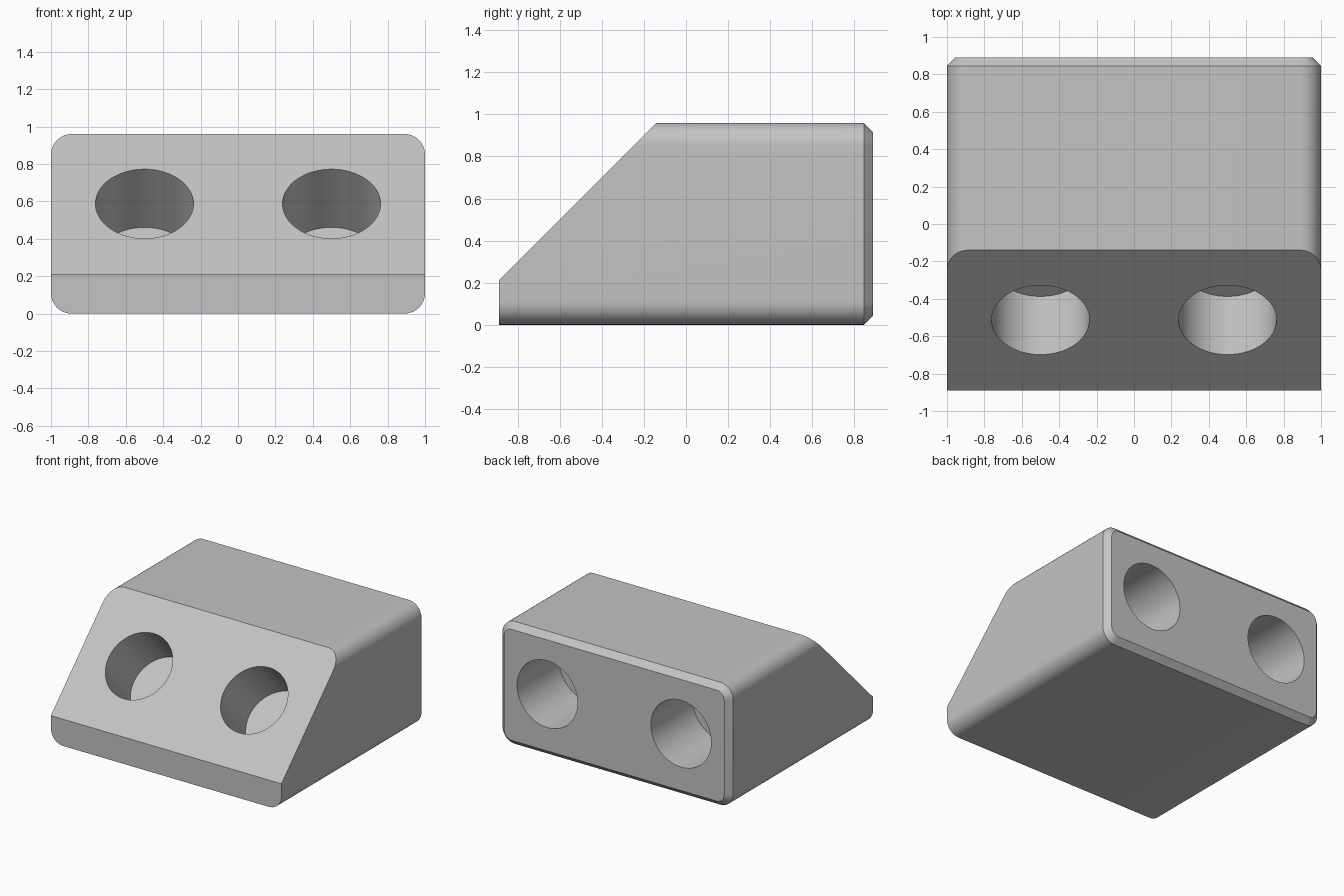
import bpy, bmesh
from math import sin, cos, pi, radians
from mathutils import Vector, Matrix

if "Cube" in bpy.data.objects:
    bpy.data.objects.remove(bpy.data.objects["Cube"], do_unlink=True)

HEIGHT, BACK, CHAMFER, CORNER, HOLE_R = 0.96, 0.89, 0.045, 0.11, 0.262

grey = bpy.data.materials.new("light_grey")
grey.use_nodes = True
color = (0.55, 0.55, 0.55, 1)
grey.diffuse_color = color
grey.node_tree.nodes["Principled BSDF"].inputs["Base Color"].default_value = color


def add_object(name, bm):
    mesh = bpy.data.meshes.new(name)
    bmesh.ops.recalc_face_normals(bm, faces=bm.faces)
    bm.to_mesh(mesh)
    bm.free()
    mesh.materials.append(grey)
    obj = bpy.data.objects.new(name, mesh)
    bpy.context.collection.objects.link(obj)
    return obj


def rounded_ring(bm, y, inset):
    """Rounded rectangle in the xz plane, shrunk by inset."""
    radius, steps, verts = CORNER - inset, 10, []
    corners = [(1, 1), (-1, 1), (-1, -1), (1, -1)]
    for i, (sx, sz) in enumerate(corners):
        for k in range(steps + 1):
            a = pi / 2 * (i + k / steps)
            x = sx * (1 - CORNER) + radius * cos(a)
            z = HEIGHT / 2 + sz * (HEIGHT / 2 - CORNER) + radius * sin(a)
            verts.append(bm.verts.new((x, y, z)))
    return verts


# Body: rounded bar with a chamfered back end
bm = bmesh.new()
rings = [rounded_ring(bm, -BACK, 0),
         rounded_ring(bm, BACK - CHAMFER, 0),
         rounded_ring(bm, BACK, CHAMFER)]
for a, b in zip(rings, rings[1:]):
    for i in range(len(a)):
        j = (i + 1) % len(a)
        bm.faces.new((a[i], a[j], b[j], b[i]))
bm.faces.new(rings[0])
bm.faces.new(rings[-1])

# Sloped front, cut at 45 degrees
cut = bmesh.ops.bisect_plane(bm, geom=bm.verts[:] + bm.edges[:] + bm.faces[:],
                             plane_co=(0, -BACK, 0.21), plane_no=(0, -1, 1),
                             clear_outer=True)
edges = [e for e in cut["geom_cut"] if isinstance(e, bmesh.types.BMEdge)]
bmesh.ops.holes_fill(bm, edges=edges)
body = add_object("wedge_block", bm)


def drill(name, center, axis, depth):
    """Cut a blind round hole going inward along axis."""
    axis, margin = Vector(axis).normalized(), 0.1
    middle = Vector(center) + axis * (depth - margin) / 2
    turn = axis.to_track_quat('Z', 'Y').to_matrix().to_4x4()
    bm = bmesh.new()
    bmesh.ops.create_cone(bm, cap_ends=True, segments=64, radius1=HOLE_R,
                          radius2=HOLE_R, depth=depth + margin,
                          matrix=Matrix.Translation(middle) @ turn)
    cutter = add_object(name, bm)
    cutter.hide_render = True
    mod = body.modifiers.new(name, 'BOOLEAN')
    mod.operation, mod.solver, mod.object = 'DIFFERENCE', 'EXACT', cutter
    bpy.ops.object.modifier_apply(modifier=mod.name)
    bpy.data.objects.remove(cutter, do_unlink=True)


# Paired holes in the slope and in the back
bpy.context.view_layer.objects.active = body
body.select_set(True)
for side in (-1, 1):
    drill("slope_hole", (side * 0.5, -0.513, 0.587), (0, 1, -1), 0.44)
    drill("back_hole", (side * 0.58, BACK, 0.49), (0, -1, 0), 0.52)

bpy.ops.object.select_all(action='DESELECT')
body.select_set(True)
bpy.ops.object.shade_smooth_by_angle(angle=radians(30))
